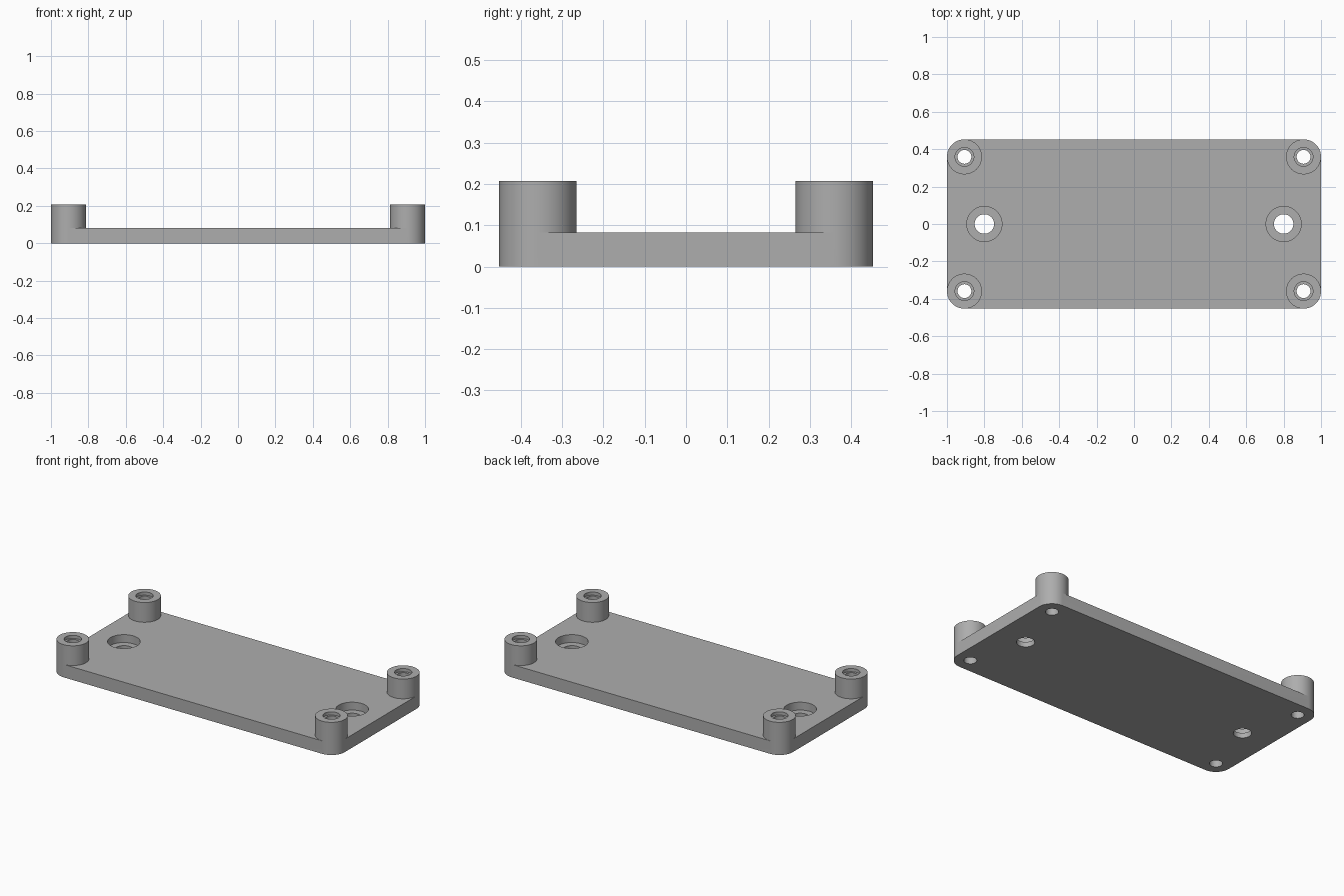
import bpy, bmesh, math

if "Cube" in bpy.data.objects:
    bpy.data.objects.remove(bpy.data.objects["Cube"])

grey = bpy.data.materials.new("grey plastic")
grey.diffuse_color = (0.42, 0.42, 0.42, 1)
grey.use_nodes = True
grey.node_tree.nodes["Principled BSDF"].inputs["Base Color"].default_value = grey.diffuse_color

PLATE_TOP, POST_TOP = 0.082, 0.207
CORNER_R = 0.0935
PX, PY = 1 - CORNER_R, 0.4525 - CORNER_R
POSTS = [(sx * PX, sy * PY) for sx in (-1, 1) for sy in (-1, 1)]


def finish(bm, name):
    bmesh.ops.recalc_face_normals(bm, faces=bm.faces)
    mesh = bpy.data.meshes.new(name)
    bm.to_mesh(mesh)
    bm.free()
    ob = bpy.data.objects.new(name, mesh)
    bpy.context.collection.objects.link(ob)
    mesh.materials.append(grey)
    return ob


def prism(name, outline, z0, z1):
    bm = bmesh.new()
    face = bm.faces.new([bm.verts.new((x, y, z0)) for x, y in outline])
    out = bmesh.ops.extrude_face_region(bm, geom=[face])
    for v in out["geom"]:
        if isinstance(v, bmesh.types.BMVert):
            v.co.z = z1
    return finish(bm, name)


def circle(x, y, r, n=64):
    return [(x + r * math.cos(2 * math.pi * i / n),
             y + r * math.sin(2 * math.pi * i / n)) for i in range(n)]


def boolean(target, other, operation):
    mod = target.modifiers.new(operation.lower(), "BOOLEAN")
    mod.operation, mod.solver, mod.object = operation, "EXACT", other
    bpy.context.view_layer.objects.active = target
    bpy.ops.object.modifier_apply(modifier=mod.name)
    bpy.data.objects.remove(other)


# Base plate with rounded corners
outline = []
for k, (sx, sy) in enumerate([(1, 1), (-1, 1), (-1, -1), (1, -1)]):
    for i in range(17):
        a = math.pi / 2 * (k + i / 16)
        outline.append((sx * PX + CORNER_R * math.cos(a),
                        sy * PY + CORNER_R * math.sin(a)))
base = prism("base_plate", outline, 0, PLATE_TOP)

# Corner posts share the plate's corner curve
for x, y in POSTS:
    boolean(base, prism("corner_post", circle(x, y, CORNER_R), 0, POST_TOP), "UNION")

# Screw holes through the posts, with a wider pocket at the top
for x, y in POSTS:
    boolean(base, prism("screw_hole", circle(x, y, 0.037), -0.1, 0.3), "DIFFERENCE")
    boolean(base, prism("screw_pocket", circle(x, y, 0.05), POST_TOP - 0.02, 0.3), "DIFFERENCE")

# Counterbored mounting holes in the plate
for x in (-0.8, 0.8):
    boolean(base, prism("mount_hole", circle(x, 0, 0.052), -0.1, 0.3), "DIFFERENCE")
    boolean(base, prism("mount_counterbore", circle(x, 0, 0.094), 0.032, 0.3), "DIFFERENCE")

# Smooth round walls, crisp rims
bpy.ops.object.select_all(action="DESELECT")
base.select_set(True)
bpy.context.view_layer.objects.active = base
bpy.ops.object.shade_smooth_by_angle(angle=math.radians(30))
